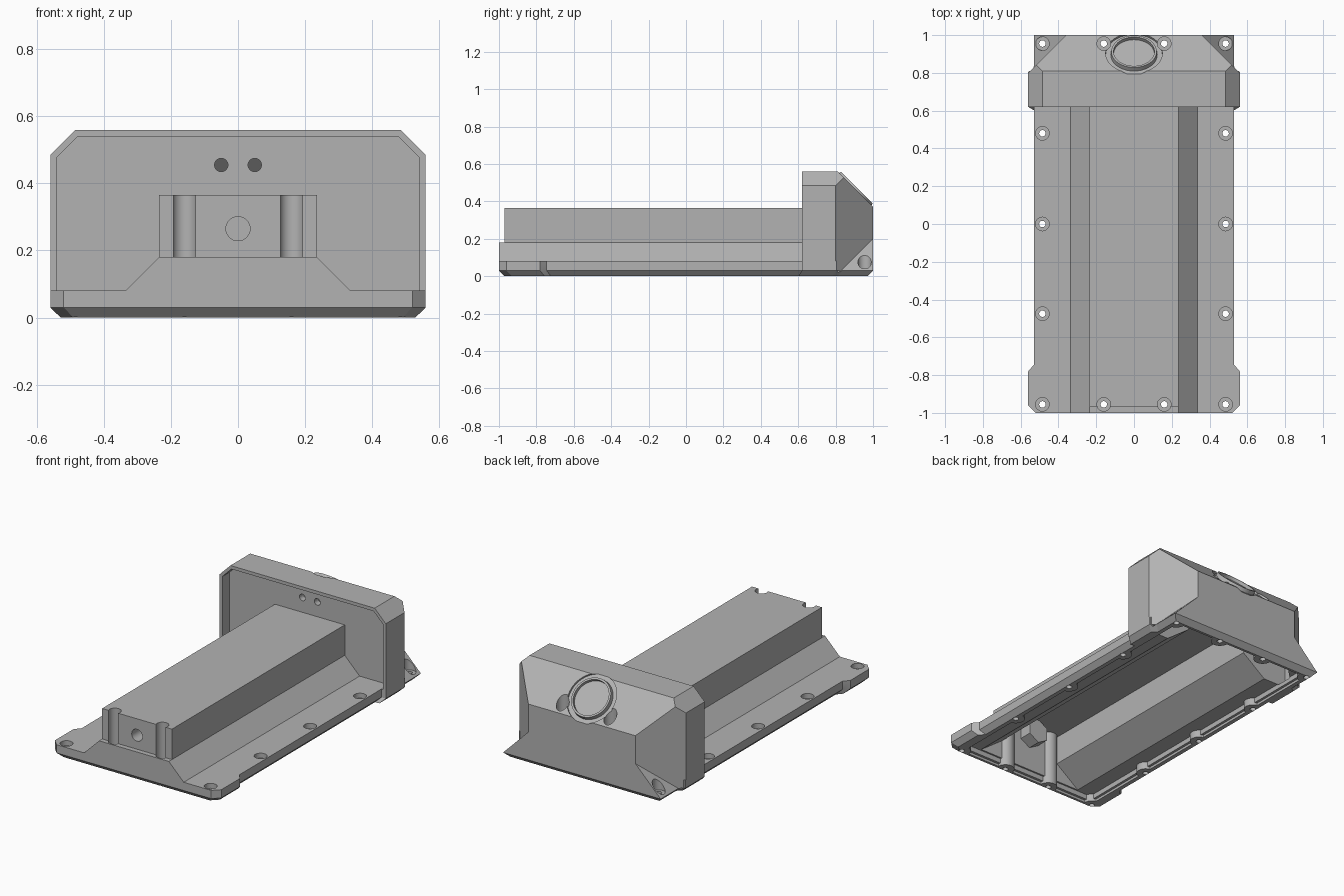
import bpy, bmesh, math
from mathutils import Vector, Matrix

if "Cube" in bpy.data.objects:
    bpy.data.objects.remove(bpy.data.objects["Cube"])

grey = bpy.data.materials.new("plain grey")
grey.diffuse_color = (0.45, 0.45, 0.45, 1)
grey.use_nodes = True
grey.node_tree.nodes["Principled BSDF"].inputs["Base Color"].default_value = grey.diffuse_color


def finish(bm, name):
    bmesh.ops.recalc_face_normals(bm, faces=bm.faces)
    me = bpy.data.meshes.new(name)
    bm.to_mesh(me)
    bm.free()
    me.materials.append(grey)
    ob = bpy.data.objects.new(name, me)
    bpy.context.collection.objects.link(ob)
    return ob


def loft(name, rings, planes=()):
    """Closed solid through matching rings, trimmed by (point, normal) planes."""
    bm = bmesh.new()
    loops = [[bm.verts.new(p) for p in r] for r in rings]
    n = len(loops[0])
    for a, b in zip(loops, loops[1:]):
        for i in range(n):
            j = (i + 1) % n
            bm.faces.new((a[i], a[j], b[j], b[i]))
    bm.faces.new(loops[0][::-1])
    bm.faces.new(loops[-1])
    for co, no in planes:
        geom = bm.verts[:] + bm.edges[:] + bm.faces[:]
        cut = bmesh.ops.bisect_plane(bm, geom=geom, plane_co=co, plane_no=no, clear_outer=True)
        bmesh.ops.holes_fill(bm, edges=[e for e in cut["geom_cut"] if isinstance(e, bmesh.types.BMEdge)])
    return finish(bm, name)


def mirror(half):
    return half + [(-x, v) for x, v in reversed(half)]


def along_y(name, half, y0, y1, planes=()):
    pts = mirror(half)
    return loft(name, [[(x, y, z) for x, z in pts] for y in (y0, y1)], planes)


def cylinder(name, base, axis, r, length, sides=32, r2=None):
    bm = bmesh.new()
    axis = Vector(axis).normalized()
    rot = axis.to_track_quat('Z', 'Y').to_matrix().to_4x4()
    mat = Matrix.Translation(Vector(base) + axis * length / 2) @ rot
    bmesh.ops.create_cone(bm, cap_ends=True, segments=sides, radius1=r,
                          radius2=r if r2 is None else r2, depth=length, matrix=mat)
    return finish(bm, name)


def combine(ob, other, op):
    m = ob.modifiers.new("combine", 'BOOLEAN')
    m.operation, m.object, m.solver = op, other, 'MANIFOLD'
    bpy.context.view_layer.objects.active = ob
    bpy.ops.object.modifier_apply(modifier=m.name)
    bpy.data.objects.remove(other)


def add(ob, *others):
    for o in others:
        combine(ob, o, 'UNION')


def cut(ob, *others):
    for o in others:
        combine(ob, o, 'DIFFERENCE')


# base plate with chamfered underside
outline = mirror([(0.52, -1), (0.56, -0.96), (0.56, -0.78), (0.53, -0.745), (0.53, 0.62),
                  (0.56, 0.62), (0.56, 0.805), (0.53, 0.835), (0.53, 1)])
housing = loft("housing", [[(x * s, y * t, z) for x, y in outline]
                           for s, t, z in ((0.945, 0.97, 0), (1, 1, 0.03), (1, 1, 0.08))])
for s in (1, -1):
    tri = [(0.59, -0.03), (0.39, 0.17), (0.7, 0.17)]
    cut(housing, loft("corner_cut", [[(s * x, y, z) for x, z in tri] for y in (0.81, 1.1)]))

# raised tunnel, its sloped foot, and the sloped rear corners
foot = along_y("tunnel_foot", [(0.375, 0.04), (0.235, 0.18)], -1, 0.75)
tunnel = along_y("tunnel", [(0.235, 0.1), (0.235, 0.365)], -0.97, 0.75)
corners = along_y("rear_corners", [(0.53, 0.03), (0.36, 0.2)], 0.75, 1)


# bevelled end head; the inset i also gives its hollow
def head_shape(name, i, z0, y0, y1):
    d = i * 1.414
    planes = [((0, 1.37 - d, 0), (0, 1, 1)),
              ((1.36 - d, 0, 0), (1, 1, 0)), ((d - 1.36, 0, 0), (-1, 1, 0))]
    k = i * 0.414
    half = [(0.56 - i, z0), (0.56 - i, 0.485 - k), (0.485 - k, 0.56 - i)]
    return along_y(name, half, y0, y1, planes)


head = head_shape("head", 0, 0.03, 0.62, 1)
cut(head, along_y("head_recess", [(0.54, 0.08), (0.54, 0.478), (0.478, 0.54)], 0.55, 0.69))
add(housing, foot, tunnel, corners, head)

# hollow interior, leaving columns around the screws
hollow = along_y("hollow", [(0.46, -0.1), (0.46, 0.045), (0.36, 0.045), (0.205, 0.16),
                            (0.205, 0.335)], -0.93, 0.85)
add(hollow,
    along_y("opening", [(0.46, -0.1), (0.46, 0.045)], -0.94, 0.94),
    along_y("opening_step", [(0.475, -0.1), (0.475, 0.015)], -0.955, 0.955),
    head_shape("head_hollow", 0.045, 0.04, 0.73, 0.955))
screws = [(s * x, y) for s in (1, -1)
          for x, y in [(0.485, -0.955), (0.16, -0.955), (0.485, -0.475), (0.485, 0),
                       (0.485, 0.48), (0.485, 0.955), (0.16, 0.955)]]
for x, y in screws:
    cut(hollow, cylinder("screw_column", (x, y, -0.2), (0, 0, 1), 0.052, 0.9))
# hexagonal boss behind the front hole
cut(hollow, cylinder("hex_boss", (0, -0.97, 0.265), (0, 1, 0), 0.075, 0.12, 6))
cut(housing, hollow)

# screw holes and their counterbores
for x, y in screws:
    seat = 0.1 if abs(x) < 0.3 else 0.05
    if y > 0.9:
        seat = 0.04 if abs(x) > 0.3 else 0.1
    cut(housing, cylinder("screw_hole", (x, y, -0.1), (0, 0, 1), 0.017, 0.4, 24),
        cylinder("counterbore", (x, y, seat), (0, 0, 1), 0.036, 0.9))

# front hole and two small head holes
cut(housing, cylinder("front_hole", (0, -1.1, 0.265), (0, 1, 0), 0.036, 0.21))
for s in (1, -1):
    cut(housing, cylinder("head_hole", (s * 0.05, 0.55, 0.455), (0, 1, 0), 0.02, 0.25, 24))

# round port on the sloped rear of the head
centre, tilt = Vector((0, 0.905, 0.465)), Vector((0, 1, 1)).normalized()
cut(housing, cylinder("port_recess", centre - tilt * 0.012, tilt, 0.15, 0.1, 48))
port = cylinder("port_ring", centre - tilt * 0.025, tilt, 0.125, 0.037, 48, 0.12)
cut(port, cylinder("port_bore", centre - tilt * 0.008, tilt, 0.108, 0.1, 48))
add(housing, port)

bpy.ops.object.select_all(action='DESELECT')
housing.select_set(True)
bpy.context.view_layer.objects.active = housing
bpy.ops.object.shade_smooth_by_angle(angle=math.radians(25))
